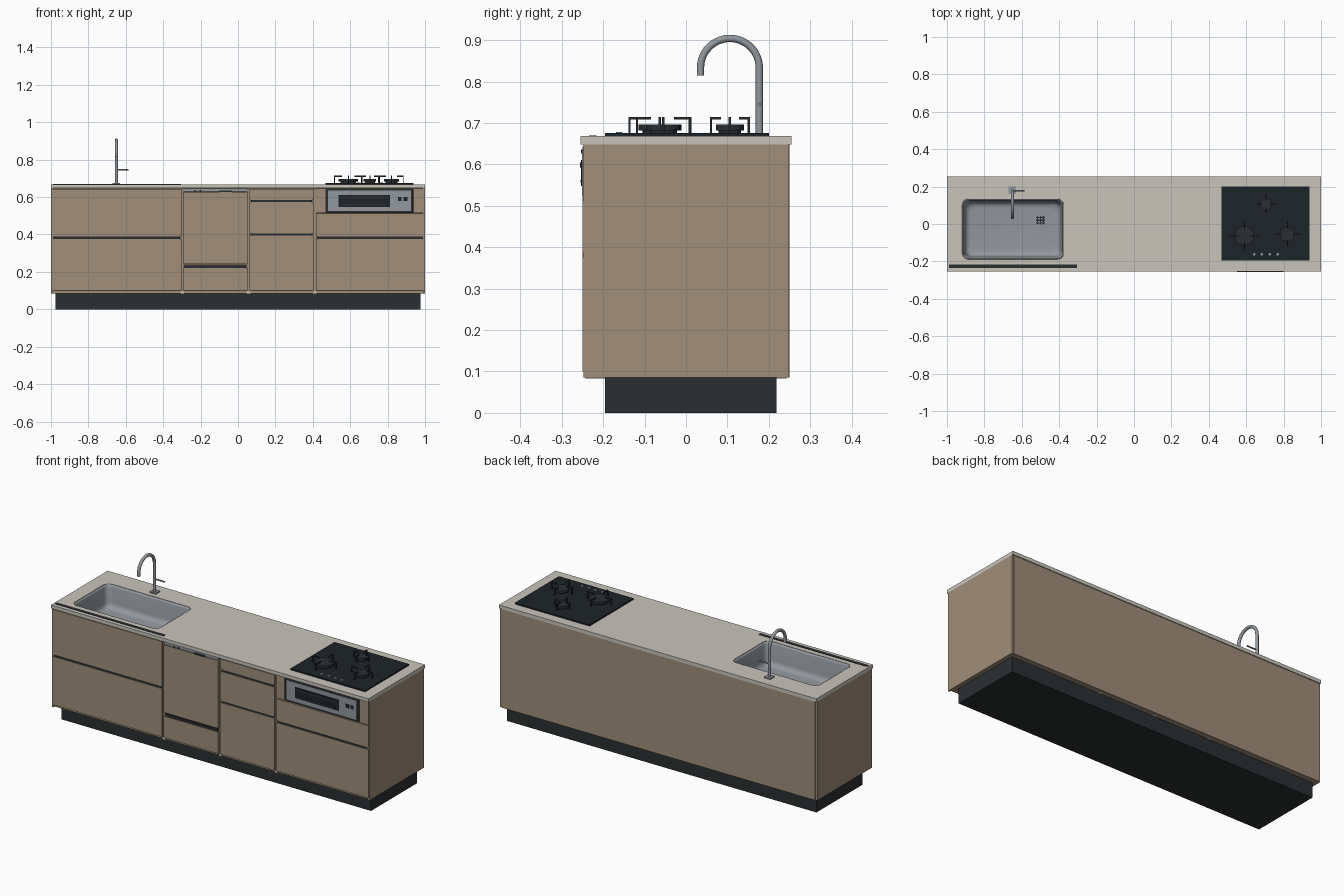
import bpy, bmesh
from math import sin, cos, pi, radians

if "Cube" in bpy.data.objects:
    bpy.data.objects.remove(bpy.data.objects["Cube"])

def mat(name, r, g, b):
    m = bpy.data.materials.new(name)
    m.diffuse_color = (r, g, b, 1)
    m.use_nodes = True
    m.node_tree.nodes["Principled BSDF"].inputs["Base Color"].default_value = m.diffuse_color
    return m

WOOD = mat("wood", .35, .27, .195)
SHADE = mat("wood_shadow", .14, .105, .075)
STONE = mat("stone", .58, .56, .50)
DARK = mat("dark", .024, .028, .031)
GLASS = mat("black_glass", .012, .017, .021)
STEEL = mat("steel", .29, .315, .34)
PALE = mat("pale", .6, .55, .46)

def make(name, bm, m, smooth=False):
    me = bpy.data.meshes.new(name)
    bm.to_mesh(me)
    bm.free()
    ob = bpy.data.objects.new(name, me)
    bpy.context.collection.objects.link(ob)
    me.materials.append(m)
    if smooth:
        shade(ob)
    return ob

def activate(ob):
    bpy.ops.object.select_all(action='DESELECT')
    ob.select_set(True)
    bpy.context.view_layer.objects.active = ob

def shade(ob):
    activate(ob)
    bpy.ops.object.shade_smooth_by_angle(angle=radians(35))

def add_box(bm, x0, x1, y0, y1, z0, z1):
    vs = bmesh.ops.create_cube(bm, size=1)["verts"]
    for v in vs:
        v.co = ((x0 + x1) / 2 + v.co.x * (x1 - x0), (y0 + y1) / 2 + v.co.y * (y1 - y0),
                (z0 + z1) / 2 + v.co.z * (z1 - z0))

def box(name, x0, x1, y0, y1, z0, z1, m):
    bm = bmesh.new()
    add_box(bm, x0, x1, y0, y1, z0, z1)
    return make(name, bm, m)

def rounded(x0, x1, y0, y1, r, n=6):
    pts = []
    for k, (cx, cy) in enumerate([(x1 - r, y1 - r), (x0 + r, y1 - r), (x0 + r, y0 + r), (x1 - r, y0 + r)]):
        for i in range(n + 1):
            a = pi / 2 * (k + i / n)
            pts.append((cx + r * cos(a), cy + r * sin(a)))
    return pts

def loft(name, loops, m, cap_top=False):
    """Skin (outline, z) loops listed from top to bottom."""
    bm = bmesh.new()
    rings = [[bm.verts.new((x, y, z)) for x, y in pts] for pts, z in loops]
    n = len(rings[0])
    for a, b in zip(rings, rings[1:]):
        for i in range(n):
            j = (i + 1) % n
            bm.faces.new((a[i], a[j], b[j], b[i]))
    bm.faces.new(rings[-1])
    if cap_top:
        bm.faces.new(rings[0])
        bmesh.ops.recalc_face_normals(bm, faces=bm.faces)
    return make(name, bm, m, True)

def circle(x, y, r, n=32):
    return [(x + r * cos(2 * pi * i / n), y + r * sin(2 * pi * i / n)) for i in range(n)]

def disc(name, x, y, r, z0, z1, m):
    return loft(name, [(circle(x, y, r), z1), (circle(x, y, r), z0)], m, True)

def tube(name, pts, r, m):
    cu = bpy.data.curves.new(name, 'CURVE')
    cu.dimensions = '3D'
    cu.bevel_depth, cu.bevel_resolution, cu.use_fill_caps = r, 4, True
    sp = cu.splines.new('POLY')
    sp.points.add(len(pts) - 1)
    for p, co in zip(sp.points, pts):
        p.co = (*co, 1)
    ob = bpy.data.objects.new(name, cu)
    bpy.context.collection.objects.link(ob)
    cu.materials.append(m)
    activate(ob)
    bpy.ops.object.convert(target='MESH')
    shade(bpy.context.object)

# Plinth and hollow carcass
box("plinth", -.975, .975, -.195, .218, 0, .086, DARK)
box("bottom_panel", -.988, .988, -.236, .236, .085, .097, WOOD)
box("back_panel", -.988, .988, .236, .25, .085, .648, WOOD)
box("front_backing", -.988, .988, -.236, -.228, .097, .648, SHADE)
for s, side in ((-1, "left"), (1, "right")):
    box(side + "_side_panel", min(s, s * .988), max(s, s * .988), -.247, .247, .085, .648, WOOD)
for i, x in enumerate((-.298, .056, .41)):
    box(f"partition_{i}", x - .006, x + .006, -.24, .235, .097, .64, WOOD)
    box(f"partition_foot_{i}", x - .01, x + .01, -.243, .243, .083, .096, PALE)

# Drawer fronts: x range and the z ranges of each panel
fronts = [(-.997, -.303, [(.1, .375), (.388, .643)]),
          (-.293, .05, [(.1, .222), (.243, .628)]),
          (.062, .404, [(.1, .395), (.406, .573), (.585, .643)]),
          (.416, .997, [(.1, .375), (.388, .511)])]
for i, (x0, x1, rows) in enumerate(fronts):
    for j, (z0, z1) in enumerate(rows):
        box(f"drawer_front_{i}_{j}", x0, x1, -.25, -.236, z0, z1, WOOD)
        if j:  # finger-grip channel under each upper front
            g = rows[j - 1][1]
            box(f"grip_channel_{i}_{j}", x0 + .008, x1 - .008, -.246, -.232, g, min(z0, g + .013), DARK)

# Dishwasher control strip
box("dishwasher_strip", -.293, .05, -.248, -.236, .631, .646, STEEL)
box("dishwasher_handle", -.1, -.035, -.253, -.247, .626, .636, DARK)
for i, x in enumerate((-.23, -.2)):
    box(f"dishwasher_button_{i}", x - .006, x + .006, -.25, -.247, .629, .637, DARK)

# Grill oven with side fillers
box("oven_filler_left", .416, .467, -.248, -.236, .515, .645, WOOD)
box("oven_filler_right", .938, .997, -.248, -.236, .515, .645, WOOD)
box("oven_frame", .469, .936, -.248, -.225, .515, .646, DARK)
box("oven_face", .482, .924, -.251, -.247, .525, .635, STEEL)
box("oven_window", .536, .812, -.253, -.25, .548, .61, GLASS)
box("oven_handle", .55, .798, -.2555, -.252, .592, .604, DARK)
box("oven_tray_line", .558, .79, -.2545, -.252, .556, .562, DARK)
for i, x in enumerate((.865, .895)):
    box(f"oven_button_{i}", x - .01, x + .01, -.2535, -.25, .58, .6, GLASS)

# Worktop with the sink opening cut out
top = box("worktop", -1, 1, -.255, .255, .648, .668, STONE)
sx0, sx1, sy0, sy1 = -.915, -.38, -.185, .13
hole = rounded(sx0 - .004, sx1 + .004, sy0 - .004, sy1 + .004, .034)
cutter = loft("sink_cutter", [(hole, .7), (hole, .6)], DARK, True)
mod = top.modifiers.new("sink_opening", 'BOOLEAN')
mod.operation, mod.solver, mod.object = 'DIFFERENCE', 'EXACT', cutter
activate(top)
bpy.ops.object.modifier_apply(modifier=mod.name)
bpy.data.objects.remove(cutter)
box("front_rail_strip", -.99, -.305, -.234, -.216, .66, .67, DARK)

# Sink bowl: rounded loops stepping down into a filleted floor
steps = [(0, .668), (.004, .655), (.012, .57)]
steps += [(.012 + .028 * (1 - cos(a)), .57 - .03 * sin(a)) for a in (pi / 8, pi / 4, 3 * pi / 8, pi / 2)]
bowl = loft("sink_bowl", [(rounded(sx0 + d, sx1 - d, sy0 + d, sy1 - d, .03 + d * .4), z) for d, z in steps], STEEL)
sol = bowl.modifiers.new("wall", 'SOLIDIFY')
sol.thickness, sol.offset = .004, -1

# Drain with slotted basket
disc("drain_ring", -.5, .02, .03, .538, .542, STEEL)
bm = bmesh.new()
for k in (-1, 0, 1):
    add_box(bm, -.5 + k * .015 - .003, -.5 + k * .015 + .003, -.002, .042, .541, .545)
    add_box(bm, -.524, -.476, .02 + k * .014 - .003, .02 + k * .014 + .003, .541, .544)
make("drain_basket", bm, DARK)

# Gooseneck tap
fx, fy, r = -.65, .177, .071
path = [(fx, fy, .668), (fx, fy, .74)]
path += [(fx, fy - r + r * cos(pi * i / 24), .833 + r * sin(pi * i / 24)) for i in range(25)]
path.append((fx, fy - 2 * r, .815))
tube("tap_neck", path, .0088, STEEL)
tube("tap_lever", [(fx, fy, .745), (-.585, fy, .745)], .004, STEEL)
box("tap_base", fx - .02, fx + .02, .16, .2, .668, .674, STEEL)

# Gas hob
box("hob_glass", .468, .938, -.196, .2, .668, .676, GLASS)
for i, (x, y, rb, rs) in enumerate([(.59, -.063, .052, .076), (.82, -.055, .04, .066), (.705, .106, .034, .048)]):
    disc(f"burner_base_{i}", x, y, rb * .8, .676, .683, DARK)
    disc(f"burner_cap_{i}", x, y, rb, .682, .696, DARK)
    # Four L-shaped pan-support fingers
    bm = bmesh.new()
    w, inner = .003, rs * .45
    for s in (-1, 1):
        for a, b in ((inner, rs), (rs - .005, rs)):
            z0 = .708 if a == inner else .676
            lo, hi = sorted((s * a, s * b))
            add_box(bm, x + lo, x + hi, y - w, y + w, z0, .714)
            add_box(bm, x - w, x + w, y + lo, y + hi, z0, .714)
    make(f"pan_support_{i}", bm, DARK)
for i in range(4):
    disc(f"hob_control_{i}", .642 + i * .042, -.162, .007, .676, .678, STEEL)
